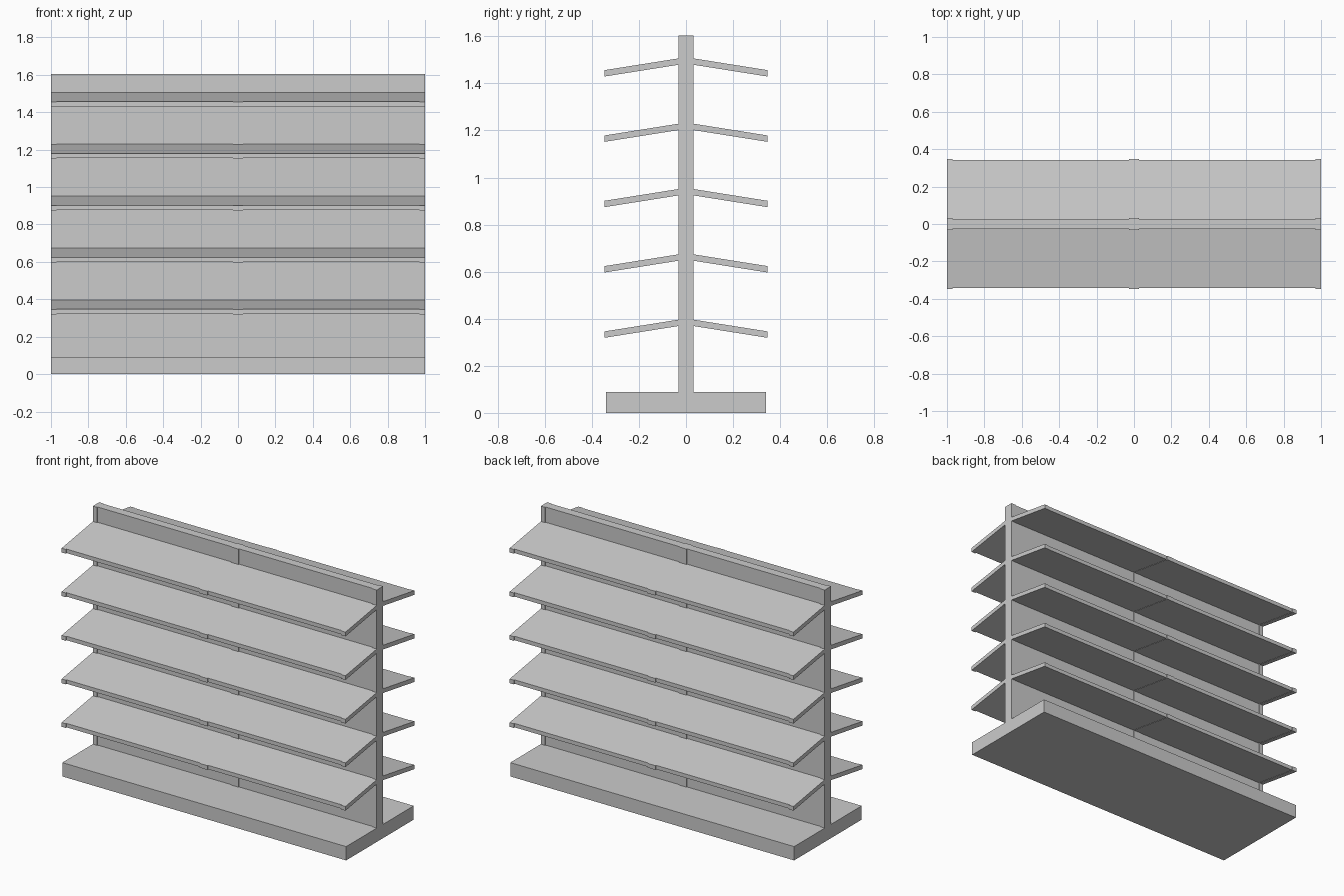
import bpy, bmesh

if "Cube" in bpy.data.objects:
    bpy.data.objects.remove(bpy.data.objects["Cube"])

# Main dimensions
BASE_H, TOP = 0.088, 1.604
POST_Y, PANEL_Y = 0.032, 0.027
POSTS = [(-1.0, -0.97), (-0.027, 0.027), (0.97, 1.0)]
BAYS = [(-0.97, -0.027), (0.027, 0.97)]
SLOPE = (1.506 - 1.456) / (0.347 - POST_Y)


def extrude_profile(name, profile, x0, x1):
    """Extrude a (y, z) outline along x."""
    bm = bmesh.new()
    face = bm.faces.new([bm.verts.new((x0, y, z)) for y, z in profile])
    ext = bmesh.ops.extrude_face_region(bm, geom=[face])
    moved = [g for g in ext["geom"] if isinstance(g, bmesh.types.BMVert)]
    bmesh.ops.translate(bm, verts=moved, vec=(x1 - x0, 0, 0))
    bmesh.ops.recalc_face_normals(bm, faces=bm.faces)
    mesh = bpy.data.meshes.new(name)
    bm.to_mesh(mesh)
    bm.free()
    obj = bpy.data.objects.new(name, mesh)
    bpy.context.collection.objects.link(obj)
    return obj


def box(name, x0, x1, half_y, z0, z1):
    return extrude_profile(
        name, [(-half_y, z0), (half_y, z0), (half_y, z1), (-half_y, z1)], x0, x1)


def sloped(name, x0, x1, side, root_y, tip_y, root_z, thick):
    """Slab falling away from the spine; side is -1 (front) or 1 (back)."""
    zr = root_z - SLOPE * (root_y - POST_Y)
    zt = root_z - SLOPE * (tip_y - POST_Y)
    return extrude_profile(
        name, [(side * root_y, zr), (side * tip_y, zt),
               (side * tip_y, zt - thick), (side * root_y, zr - thick)], x0, x1)


# Plinth
box("base", -1, 1, 0.34, 0, BASE_H)

# Upright posts and recessed back panels
for x0, x1 in POSTS:
    box("post", x0, x1, POST_Y, BASE_H, TOP)
for x0, x1 in BAYS:
    box("back_panel", x0, x1, PANEL_Y, BASE_H, TOP)

# Five tiers of sloping shelves with brackets on both sides
for tier in range(5):
    z = 0.396 + 0.2775 * tier
    for side in (-1, 1):
        for x0, x1 in POSTS:
            sloped("shelf_bracket", x0, x1, side, POST_Y, 0.347, z, 0.027)
        for x0, x1 in BAYS:
            sloped("shelf", x0, x1, side, PANEL_Y, 0.342, z, 0.025)
